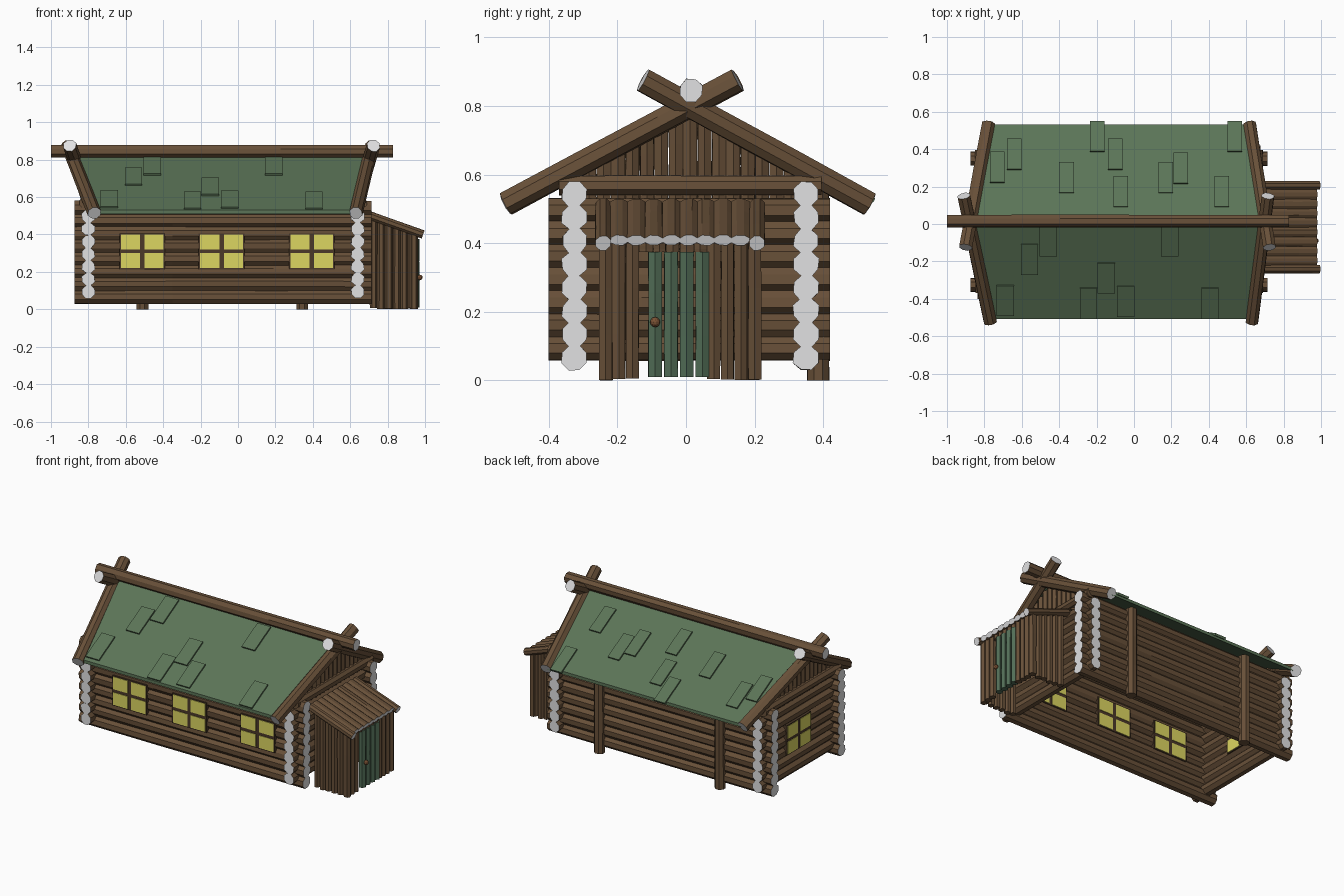
import bpy, bmesh, math, random
from mathutils import Vector, Matrix

random.seed(4)
if "Cube" in bpy.data.objects:
    bpy.data.objects.remove(bpy.data.objects["Cube"])


def material(name, r, g, b):
    m = bpy.data.materials.new(name)
    m.use_nodes = True
    m.diffuse_color = (r, g, b, 1)
    m.node_tree.nodes["Principled BSDF"].inputs["Base Color"].default_value = (r, g, b, 1)
    return m


BARK = material("bark brown", .138, .08, .04)
DARK = material("frame brown", .07, .04, .022)
CUT = material("cut wood white", .75, .75, .76)
ROOF = material("roof green", .105, .175, .095)
DOOR = material("door green", .085, .155, .095)
PANE = material("window yellow", .72, .67, .12)
KNOB = material("knob brown", .2, .085, .035)


def finish(name, bm, *mats):
    bmesh.ops.recalc_face_normals(bm, faces=bm.faces)
    mesh = bpy.data.meshes.new(name)
    bm.to_mesh(mesh)
    bm.free()
    for m in mats:
        mesh.materials.append(m)
    ob = bpy.data.objects.new(name, mesh)
    bpy.context.collection.objects.link(ob)
    return ob


def log(name, start, end, radius, mat=BARK, cut=True, flat=1.0, sides=8):
    """Uneven faceted log; its sawn ends carry a pale inset disc."""
    a, b = Vector(start), Vector(end)
    axis = (b - a).normalized()
    side = axis.cross(Vector((0, 0, 1)))
    side = side.normalized() if side.length > .01 else Vector((0, 1, 0))
    up = side.cross(axis)
    shape = [random.uniform(.95, 1.06) for i in range(sides)]
    bm = bmesh.new()
    rings = []
    for t in (0, .33, .67, 1):
        ring = []
        for i in range(sides):
            ang = math.tau * (i + .5) / sides
            r = radius * shape[i] * random.uniform(.97, 1.03)
            ring.append(bm.verts.new(a.lerp(b, t) + side * r * math.cos(ang)
                                     + up * r * flat * math.sin(ang)))
        rings.append(ring)
    for low, high in zip(rings, rings[1:]):
        for i in range(sides):
            j = (i + 1) % sides
            bm.faces.new((low[i], low[j], high[j], high[i]))
    caps = [bm.faces.new(rings[0]), bm.faces.new(rings[-1])]
    if cut:
        bmesh.ops.inset_individual(bm, faces=caps, thickness=radius * .22 * flat)
        for f in caps:
            f.material_index = 1
    return finish(name, bm, mat, CUT)


def box(name, low, high, mat):
    bm = bmesh.new()
    low, high = Vector(low), Vector(high)
    bmesh.ops.create_cube(bm, size=1, matrix=Matrix.Translation((low + high) / 2)
                          @ Matrix.Diagonal((*(high - low), 1)))
    return finish(name, bm, mat)


# Log walls with interlocking corners
MID = .012
WALL_Y = (-.325, .35)
WALL_X = (-.80, .64)
for y in WALL_Y:
    for i in range(8):
        log("long_wall_log", (-.875, y, .067 + i * .068), (.715, y, .067 + i * .068), .039)
for x in WALL_X:
    for i in range(7):
        log("end_wall_log", (x, -.40, .094 + i * .067), (x, .42, .094 + i * .067), .037)
    log("gable_beam", (x + math.copysign(.02, x), -.37, .568),
        (x + math.copysign(.02, x), .395, .568), .03, cut=False)

# Roof slopes
RIDGE, EAVE, RUN = .815, .53, .52
SLOPE = (RIDGE - EAVE) / RUN
TILT = math.atan(SLOPE)


def roof_z(y):
    return RIDGE - SLOPE * abs(y - MID)


for s in (-1, 1):
    bm = bmesh.new()
    top = [bm.verts.new(p) for p in ((-.87, MID, RIDGE), (.70, MID, RIDGE),
           (.625, MID + s * RUN, EAVE), (-.76, MID + s * RUN, EAVE))]
    face = bm.faces.new(top)
    new = bmesh.ops.extrude_face_region(bm, geom=[face])["geom"]
    bmesh.ops.translate(bm, vec=(0, 0, -.02),
                        verts=[v for v in new if isinstance(v, bmesh.types.BMVert)])
    finish("roof_slope", bm, ROOF)

# Loose shingles: left edge and distance of the upper edge from the ridge
FRONT = ((-.735, .34), (-.605, .12), (-.505, .02), (-.29, .355),
         (-.195, .22), (-.09, .345), (.145, .02), (.36, .355))
BACK = ((-.11, .08), (.43, .08), (-.68, .28), (-.77, .21), (-.40, .155),
        (.13, .155), (.21, .205), (-.235, .375), (.50, .375), (-.14, .28))
for s, spots, width in ((-1, FRONT, .093), (1, BACK, .078)):
    for x, d in spots:
        y = MID + s * (d + .08)
        bm = bmesh.new()
        bmesh.ops.create_cube(bm, size=1, matrix=Matrix.Translation((x + width / 2, y, roof_z(y) + .003))
                              @ Matrix.Rotation(-s * TILT, 4, "X")
                              @ Matrix.Diagonal((width, .185, .014, 1)))
        finish("shingle", bm, ROOF)

# Ridge log and crossed gable logs
log("ridge_log", (-1, .015, .845), (.83, .015, .845), .035)
for eave_x, peak_x in ((-.768, -.91), (.63, .715)):
    log("front_gable_log", (eave_x, -.525, .515), (peak_x, .15, .875), .036)
    log("back_gable_log", (eave_x - .01, .535, .515), (peak_x + .01, -.125, .875), .036)

# Upright gable planks
for x in WALL_X:
    for i in range(-8, 9):
        y = MID + i * .042
        if roof_z(y) - .03 > .58:
            log("gable_plank", (x, y, .53), (x, y, roof_z(y) - .025), .023, cut=False, sides=6)

# Back wall posts
for x in (-.512, .343):
    log("back_post", (x, .385, 0), (x, .385, .575), .034, cut=False)


# Windows: a frame through the wall with four panes
def window(center, along_x):
    cx, cy, cz = center

    def block(name, u, w, z, h, depth, mat):
        half = (w, depth, h) if along_x else (depth, w, h)
        mid = Vector((cx + u, cy, z) if along_x else (cx, cy + u, z))
        box(name, mid - Vector(half), mid + Vector(half), mat)

    block("window_frame", 0, .122, cz, .096, .042, DARK)
    for u in (-.063, .063):
        for v in (-.05, .05):
            block("window_pane", u, .051, cz + v, .04, .045, PANE)


for x in (-.512, -.088, .395):
    window((x, WALL_Y[0], .31), True)
window((WALL_X[0], .06, .31), False)


# Porch roof poles
def porch_z(x):
    return .515 - (x - .68) * .36


for y in (-.242, .207):
    log("porch_rafter", (.68, y, porch_z(.68) - .005), (.99, y, porch_z(.99) - .003), .024)
for i in range(8):
    y = -.195 + i * .0505
    log("porch_roof_pole", (.68, y, porch_z(.68)), (.975, y, porch_z(.975)), .028, flat=.6)

# Porch side walls
for y in (-.232, .197):
    for i in range(6):
        x = .725 + i * .041
        log("porch_side_plank", (x, y, random.uniform(0, .008)), (x, y, porch_z(x) - .01),
            .0205, cut=False, sides=6)

# Porch front wall, with short planks over the door
for i in range(12):
    y = -.235 + i * .0395
    over_door = -.12 < y < .08
    log("porch_front_plank", (.94, y, .375 if over_door else random.uniform(0, .008)),
        (.94, y, .4), .0215, cut=False, sides=6)

# Door
for i in range(4):
    y = -.09 + i * .046
    log("door_plank", (.945, y, .01), (.945, y, .375), .023, DOOR, cut=False, sides=6)
bm = bmesh.new()
bmesh.ops.create_icosphere(bm, subdivisions=2, radius=.015, matrix=Matrix.Translation((.972, -.09, .17)))
finish("door_knob", bm, KNOB)
